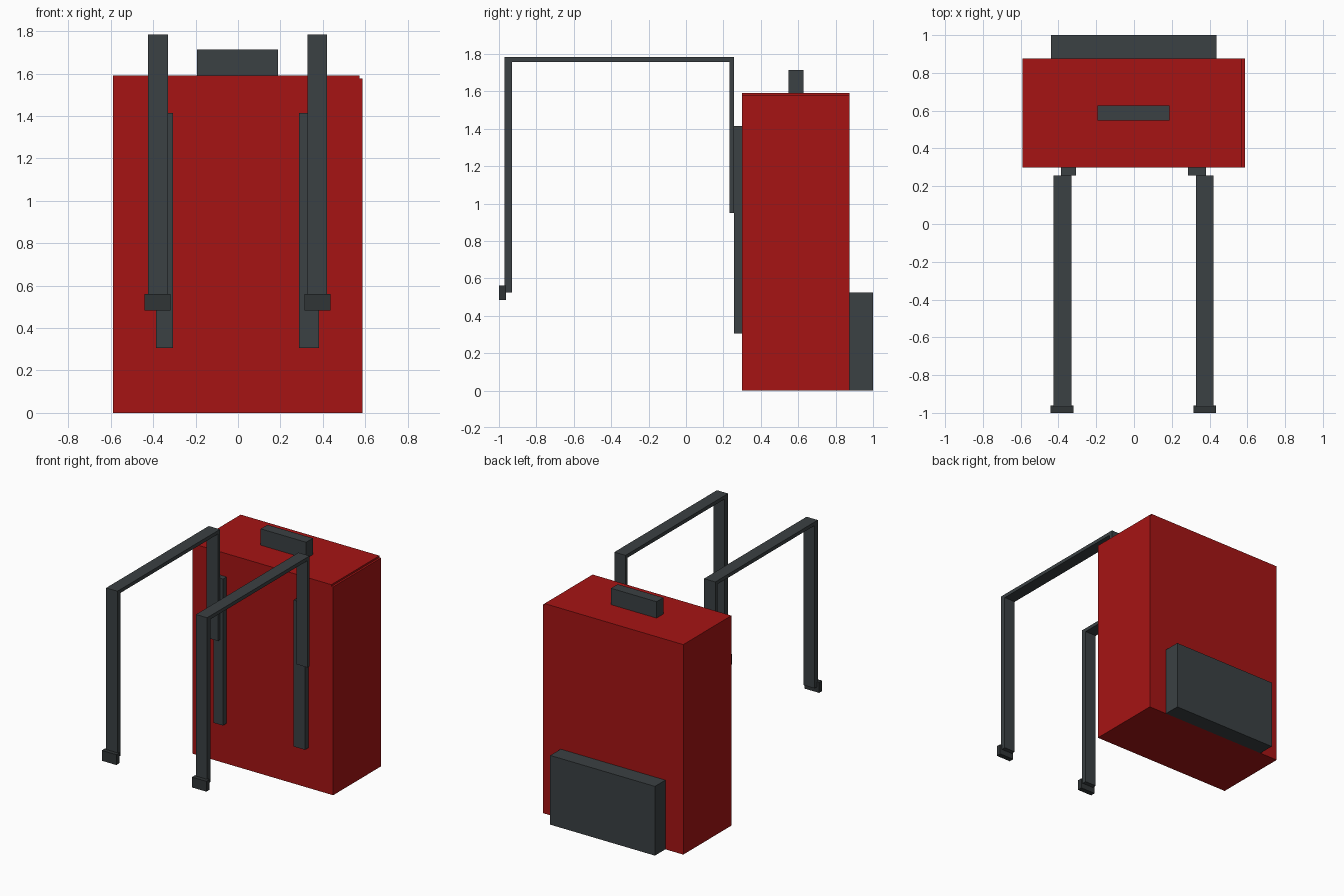
import bpy
import bmesh

if "Cube" in bpy.data.objects:
    bpy.data.objects.remove(bpy.data.objects["Cube"])


def material(name, rgb):
    m = bpy.data.materials.new(name)
    m.diffuse_color = (*rgb, 1)
    m.use_nodes = True
    m.node_tree.nodes["Principled BSDF"].inputs["Base Color"].default_value = m.diffuse_color
    return m


RED = material("red_fabric", (0.38, 0.007, 0.007))
DARK = material("dark_webbing", (0.043, 0.052, 0.056))
BLACK = material("dark_buckle", (0.030, 0.035, 0.037))


def extrude_profile(name, profile, x0, x1, mat):
    """Extrude a side profile of (y, z) points from x0 to x1."""
    bm = bmesh.new()
    face = bm.faces.new([bm.verts.new((x0, y, z)) for y, z in profile])
    ext = bmesh.ops.extrude_face_region(bm, geom=[face])
    verts = [g for g in ext["geom"] if isinstance(g, bmesh.types.BMVert)]
    bmesh.ops.translate(bm, vec=(x1 - x0, 0, 0), verts=verts)
    bmesh.ops.recalc_face_normals(bm, faces=bm.faces)
    mesh = bpy.data.meshes.new(name)
    bm.to_mesh(mesh)
    bm.free()
    mesh.materials.append(mat)
    obj = bpy.data.objects.new(name, mesh)
    bpy.context.collection.objects.link(obj)
    return obj


def box(name, x, y, z, mat):
    profile = [(y[0], z[0]), (y[1], z[0]), (y[1], z[1]), (y[0], z[1])]
    return extrude_profile(name, profile, x[0], x[1], mat)


# Main bag with a slightly lower side panel
box("bag_body", (-0.59, 0.572), (0.30, 0.875), (0, 1.59), RED)
box("side_panel", (0.572, 0.587), (0.30, 0.875), (0, 1.577), RED)

# Top handle and back pocket
box("top_handle", (-0.193, 0.188), (0.547, 0.628), (1.59, 1.714), DARK)
box("back_pocket", (-0.44, 0.437), (0.875, 1.0), (0, 0.524), DARK)

# Shoulder strap side profile: short rear drop, long top, front drop
STRAP = [(0.257, 0.948), (0.257, 1.784), (-0.97, 1.784), (-0.97, 0.525),
         (-0.93, 0.525), (-0.93, 1.757), (0.232, 1.757), (0.232, 0.948)]

# Per side: strap, strap base on the bag, and end buckle x-ranges
SIDES = {
    "left": ((-0.425, -0.331), (-0.387, -0.306), (-0.441, -0.319)),
    "right": ((0.327, 0.420), (0.287, 0.381), (0.314, 0.435)),
}
for side, (strap, base, buckle) in SIDES.items():
    extrude_profile(f"{side}_shoulder_strap", STRAP, *strap, DARK)
    box(f"{side}_strap_base", base, (0.257, 0.30), (0.305, 1.414), DARK)
    box(f"{side}_strap_buckle", buckle, (-1.0, -0.962), (0.483, 0.561), BLACK)
